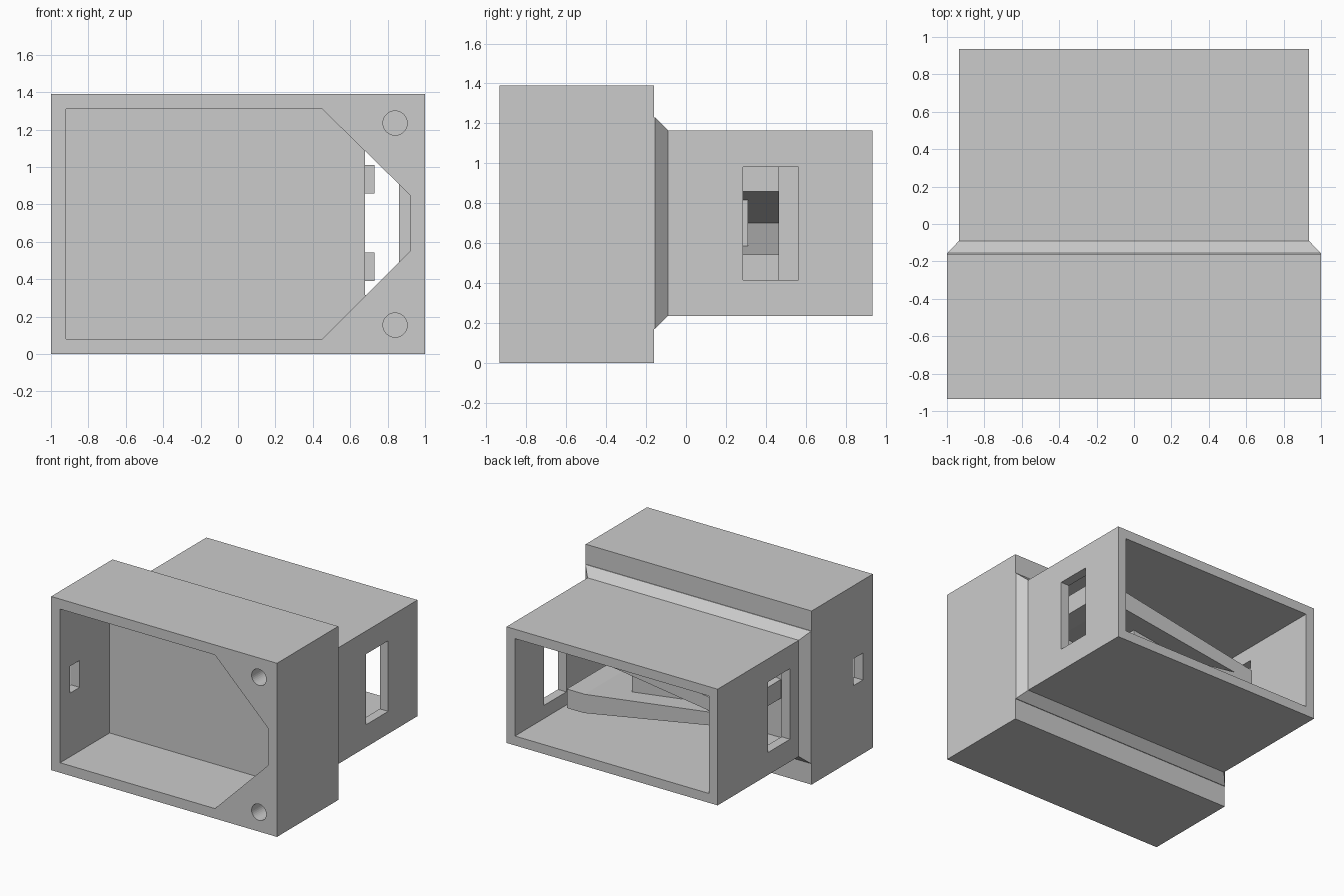
import bpy
import bmesh
import math

old = bpy.data.objects.get("Cube")
if old:
    bpy.data.objects.remove(old, do_unlink=True)

# One matte grey for the whole housing
grey = bpy.data.materials.new("light grey")
grey.use_nodes = True
grey.diffuse_color = (0.6, 0.6, 0.6, 1)
grey.node_tree.nodes["Principled BSDF"].inputs["Base Color"].default_value = (0.6, 0.6, 0.6, 1)


def loft(name, sections):
    """Solid through matching x-z outlines, given as (y, outline) pairs."""
    bm = bmesh.new()
    rings = [[bm.verts.new((x, y, z)) for x, z in outline] for y, outline in sections]
    bm.faces.new(rings[0])
    bm.faces.new(rings[-1])
    n = len(rings[0])
    for a, b in zip(rings, rings[1:]):
        for i in range(n):
            j = (i + 1) % n
            bm.faces.new((a[i], a[j], b[j], b[i]))
    bmesh.ops.recalc_face_normals(bm, faces=bm.faces)
    mesh = bpy.data.meshes.new(name)
    bm.to_mesh(mesh)
    bm.free()
    mesh.materials.append(grey)
    obj = bpy.data.objects.new(name, mesh)
    bpy.context.collection.objects.link(obj)
    return obj


def prism(name, outline, y0, y1):
    return loft(name, [(y0, outline), (y1, outline)])


def rect(x0, x1, z0, z1):
    return [(x0, z0), (x1, z0), (x1, z1), (x0, z1)]


def combine(target, other, operation):
    mod = target.modifiers.new(operation.title(), "BOOLEAN")
    mod.operation = operation
    mod.solver = "EXACT"
    mod.object = other
    bpy.context.view_layer.objects.active = target
    bpy.ops.object.modifier_apply(modifier=mod.name)
    bpy.data.objects.remove(other, do_unlink=True)


# Outer housing: wide front box, chamfered collar and narrower rear box
housing = prism("housing", rect(-1, 1, 0, 1.39), -0.935, -0.16)
collar = rect(-0.999, 0.999, 0.17, 1.23)
sleeve = rect(-0.935, 0.935, 0.235, 1.165)
rear = loft("rear_box", [(-0.25, collar), (-0.155, collar), (-0.09, sleeve), (0.935, sleeve)])
combine(housing, rear, "UNION")

# Front cavity with two clipped corners, rear cavity, and the passage between
front_outline = [(-0.92, 0.08), (0.45, 0.08), (0.92, 0.55),
                 (0.92, 0.85), (0.45, 1.31), (-0.92, 1.31)]
combine(housing, prism("front_cavity", front_outline, -1.1, -0.31), "DIFFERENCE")
combine(housing, prism("rear_cavity", rect(-0.86, 0.86, 0.31, 1.09), -0.15, 1.1), "DIFFERENCE")
combine(housing, prism("passage", rect(0.68, 0.86, 0.315, 1.085), -0.4, -0.1), "DIFFERENCE")

# Side windows: one in each rear wall, and a small one in the front box
combine(housing, prism("window_left", rect(0.8, 1.1, 0.415, 0.98), 0.285, 0.565), "DIFFERENCE")
combine(housing, prism("window_right", rect(-1.1, -0.8, 0.415, 0.98), 0.02, 0.3), "DIFFERENCE")
combine(housing, prism("small_window", rect(-1.1, -0.9, 0.59, 0.805), -0.81, -0.69), "DIFFERENCE")

# Screw holes in the solid front corners
for z in (0.155, 1.235):
    circle = [(0.84 + 0.065 * math.cos(math.tau * i / 32),
               z + 0.065 * math.sin(math.tau * i / 32)) for i in range(32)]
    combine(housing, prism("screw_hole", circle, -1.1, -0.5), "DIFFERENCE")

# Forked bracket inside the rear box: two arms that converge towards -x
MID = 0.7
upper = [(-0.57, 0), (0.573, 0.158), (0.73, 0.158), (0.73, 0.31), (0.58, 0.31), (-0.735, 0.075)]
fork = [(x, MID + h) for x, h in upper] + [(x, MID - h) for x, h in reversed(upper[1:])]
prism("fork_bracket", fork, -0.2, 0.465)

# Web that closes the narrow end of the fork
prism("fork_web", [(-0.6, MID), (0.262, MID - 0.118), (0.262, MID + 0.118)], -0.2, 0.31)
